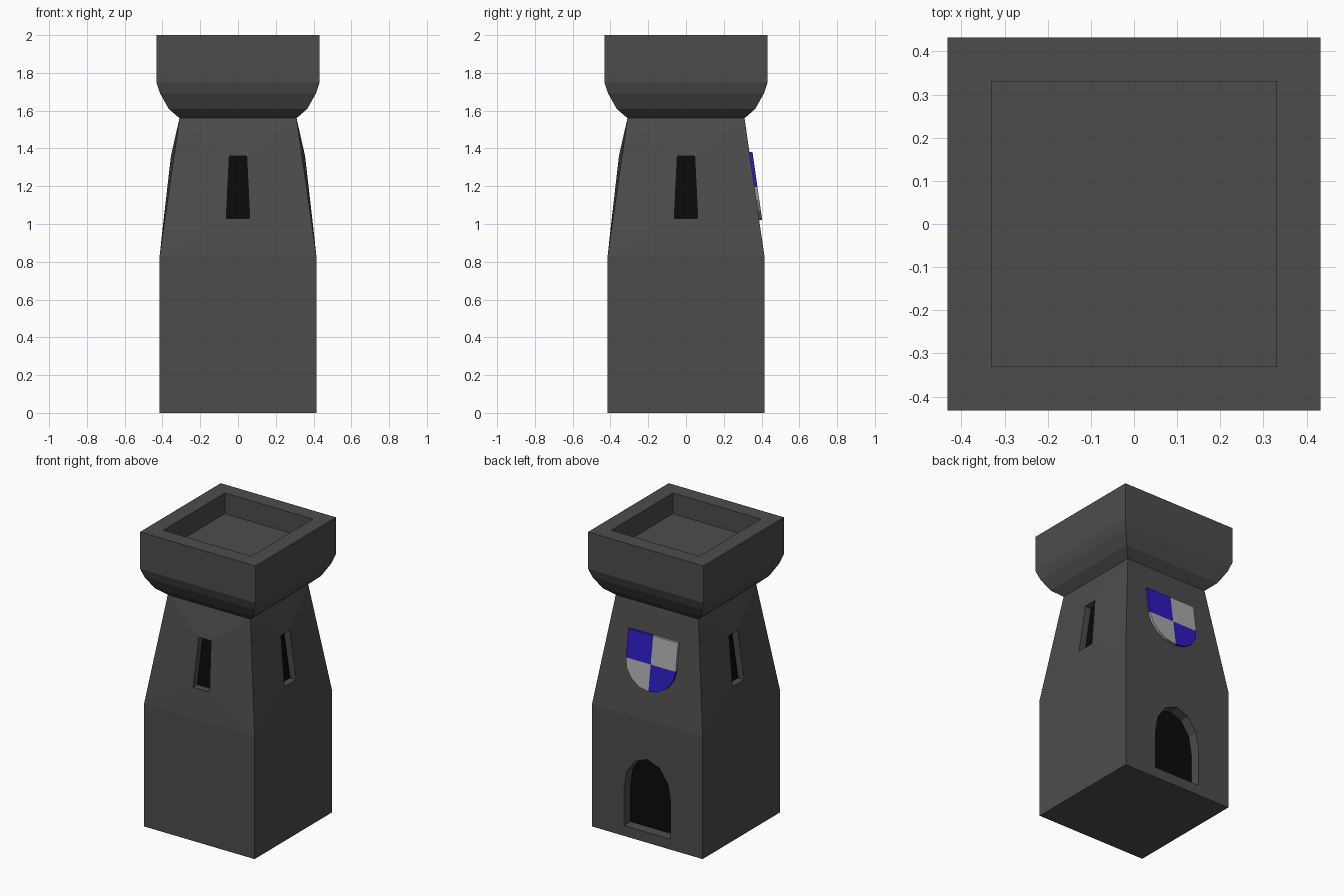
import bpy, bmesh
from math import sin, cos, pi
from mathutils import Matrix, Vector

if "Cube" in bpy.data.objects:
    bpy.data.objects.remove(bpy.data.objects["Cube"])


def material(name, rgb):
    m = bpy.data.materials.new(name)
    m.diffuse_color = (*rgb, 1)
    m.use_nodes = True
    m.node_tree.nodes["Principled BSDF"].inputs["Base Color"].default_value = m.diffuse_color
    return m


STONE = material("dark_stone", (0.075, 0.073, 0.071))
DARK = material("dark_opening", (0.003, 0.003, 0.003))
BLUE = material("shield_blue", (0.025, 0.012, 0.5))
GREY = material("shield_grey", (0.4, 0.4, 0.4))


def make_object(name, bm, mats):
    bmesh.ops.recalc_face_normals(bm, faces=bm.faces)
    me = bpy.data.meshes.new(name)
    bm.to_mesh(me)
    bm.free()
    for m in mats:
        me.materials.append(m)
    ob = bpy.data.objects.new(name, me)
    bpy.context.collection.objects.link(ob)
    return ob


def bridge(bm, a, b):
    n = len(a)
    for i in range(n):
        j = (i + 1) % n
        bm.faces.new((a[i], a[j], b[j], b[i]))


def prism(bm, front, back, back_index=0, index=0):
    # closed solid between two matching outlines
    a = [bm.verts.new(p) for p in front]
    b = [bm.verts.new(p) for p in back]
    before = set(bm.faces)
    bridge(bm, a, b)
    bm.faces.new(a)
    cap = bm.faces.new(b)
    for f in set(bm.faces) - before:
        f.material_index = index
    cap.material_index = back_index


# Tower: square profile lofted from the base to the sunken roof
profile = [(.415, 0), (.415, .83), (.31, 1.56), (.367, 1.61), (.412, 1.69),
           (.4325, 1.75), (.4325, 2), (.33, 2), (.33, 1.86)]
corners = [(-1, -1), (1, -1), (1, 1), (-1, 1)]
bm = bmesh.new()
rings = [[bm.verts.new((x * h, y * h, z)) for x, y in corners] for h, z in profile]
bm.faces.new(rings[0])
bm.faces.new(rings[-1])
for level, (low, high) in enumerate(zip(rings, rings[1:])):
    for i in range(4):
        j = (i + 1) % 4
        quad = (low[i], low[j], high[j], high[i])
        if level != 1 or i == 2:
            bm.faces.new(quad)
            continue
        # Tapered wall bulging out to a recessed slit window
        turn = Matrix.Rotation(i * pi / 2, 3, 'Z')
        slit = [(-.062, -.393, 1.03), (.062, -.393, 1.03),
                (.046, -.355, 1.36), (-.046, -.355, 1.36)]
        outer = [bm.verts.new(turn @ Vector(p)) for p in slit]
        inner = [bm.verts.new(turn @ Vector((x, y + .045, z))) for x, y, z in slit]
        bridge(bm, quad, outer)
        bridge(bm, outer, inner)
        bm.faces.new(inner).material_index = 1
tower = make_object("tower", bm, [STONE, DARK])

# Arched doorway cut into the back wall
half = [(.175, .07), (.175, .32), (.155, .44), (.09, .53)]
arch = half + [(0, .565)] + [(-x, z) for x, z in reversed(half)]
bm = bmesh.new()
prism(bm, [(x, .5, z) for x, z in arch], [(x, .345, z) for x, z in arch], 1)
cutter = make_object("doorway_cutter", bm, [STONE, DARK])
cutter.hide_render = True
cut = tower.modifiers.new("doorway", 'BOOLEAN')
cut.operation = 'DIFFERENCE'
cut.solver = 'EXACT'
cut.object = cutter
bpy.context.view_layer.objects.active = tower
bpy.ops.object.modifier_apply(modifier=cut.name)
bpy.data.objects.remove(cutter)

# Quartered shield lying on the sloping back wall
W, SPLIT, TOP, DROP = .187, 1.195, 1.38, .175


def wall_y(z):
    return .415 - .105 * (z - .83) / .73


bm = bmesh.new()
curve = [(W * cos(t * pi / 8), SPLIT - DROP * sin(t * pi / 8)) for t in range(5)]
for s in (1, -1):
    upper = [(0, SPLIT), (s * W, SPLIT), (s * W, TOP), (0, TOP)]
    lower = [(0, SPLIT)] + [(s * x, z) for x, z in curve]
    for pts, index in ((upper, 0 if s > 0 else 1), (lower, 1 if s > 0 else 0)):
        prism(bm, [(x, wall_y(z) + .016, z) for x, z in pts],
              [(x, wall_y(z) - .005, z) for x, z in pts], index, index)
make_object("shield", bm, [BLUE, GREY])
